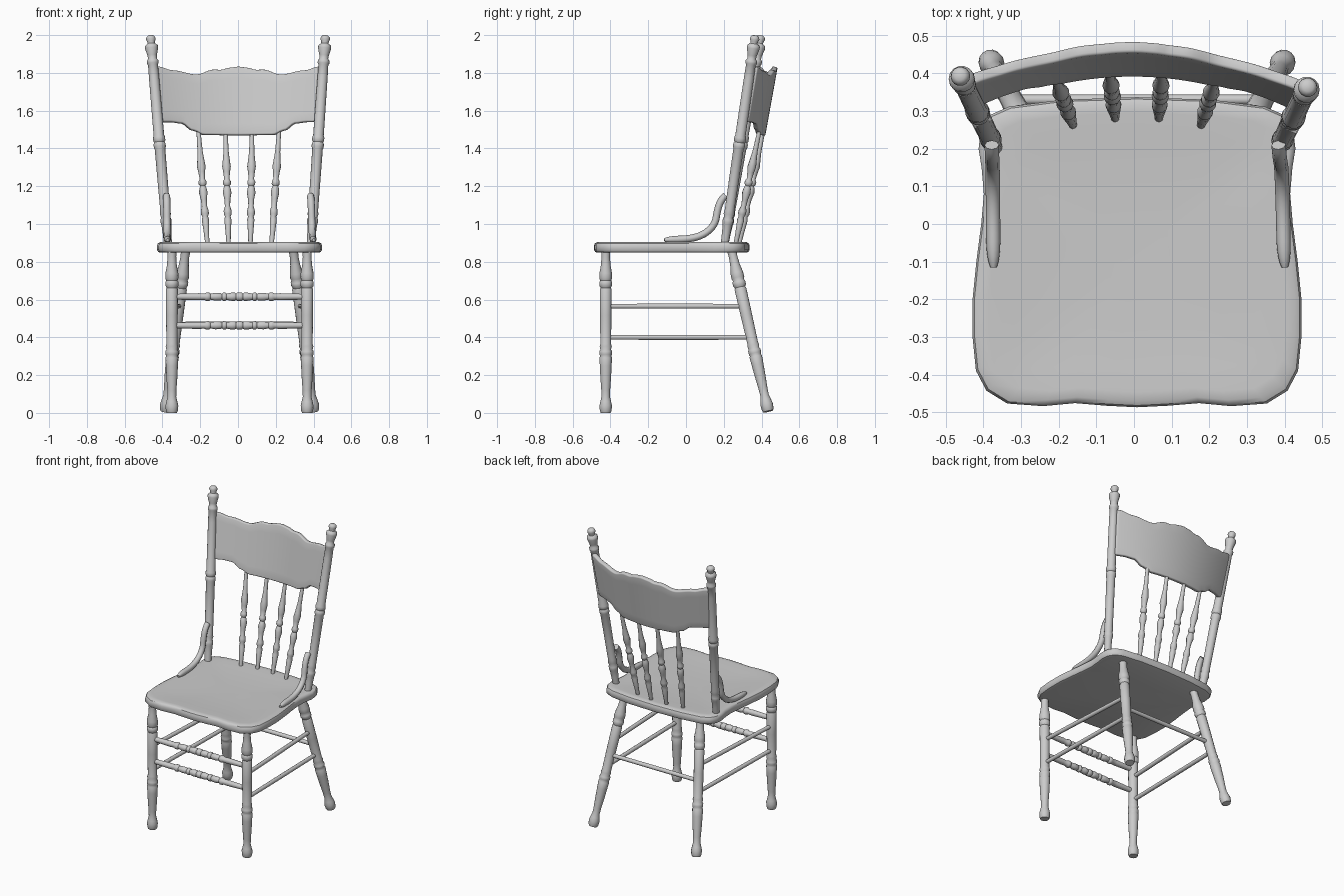
import bpy, bmesh, math
from mathutils import Vector

DX = 0.008  # the seat and base sit slightly right of centre


def finish(name, bm, angle=40):
    bmesh.ops.recalc_face_normals(bm, faces=bm.faces)
    me = bpy.data.meshes.new(name)
    bm.to_mesh(me)
    bm.free()
    me.shade_smooth()
    me.set_sharp_from_angle(angle=math.radians(angle))
    ob = bpy.data.objects.new(name, me)
    bpy.context.collection.objects.link(ob)
    return ob


def loft(name, rings, angle=40):
    bm = bmesh.new()
    vs = [[bm.verts.new(p) for p in r] for r in rings]
    n = len(vs[0])
    for a, b in zip(vs, vs[1:]):
        for i in range(n):
            j = (i + 1) % n
            bm.faces.new((a[i], a[j], b[j], b[i]))
    bm.faces.new(vs[0][::-1])
    bm.faces.new(vs[-1])
    return finish(name, bm, angle)


def turned(name, a, b, profile, sides=14):
    """Lathe a (fraction, radius) profile along the line a to b."""
    a, b = Vector(a), Vector(b)
    rot = (b - a).to_track_quat('Z', 'Y')
    rings = []
    for t, r in profile:
        c = a.lerp(b, t)
        rings.append([c + rot @ Vector((r * math.cos(k * math.tau / sides),
                                        r * math.sin(k * math.tau / sides), 0))
                      for k in range(sides)])
    return loft(name, rings, 50)


def interp(pts, x):
    for (x0, y0), (x1, y1) in zip(pts, pts[1:]):
        if x <= x1:
            f = (x - x0) / (x1 - x0)
            f = f * f * (3 - 2 * f)
            return y0 + (y1 - y0) * f
    return pts[-1][1]


# Seat: half outline mirrored, lofted with a rounded edge and shallow dish
half = [(0, -0.487), (0.08, -0.483), (0.165, -0.476), (0.25, -0.484), (0.345, -0.477),
        (0.4, -0.443), (0.428, -0.39), (0.437, -0.3), (0.437, -0.2), (0.427, -0.1),
        (0.414, 0), (0.407, 0.08), (0.413, 0.15), (0.421, 0.2), (0.415, 0.25),
        (0.39, 0.29), (0.34, 0.312), (0.2, 0.33), (0, 0.337)]
outline = half + [(-x, y) for x, y in half[-2:0:-1]]
layers = [(0.955, 0.848), (0.985, 0.852), (1, 0.863), (1, 0.886), (0.988, 0.898),
          (0.96, 0.904), (0.9, 0.904), (0.75, 0.9), (0.5, 0.895), (0.2, 0.893)]
CY = -0.075
loft("seat", [[(DX + x * s, CY + (y - CY) * s, z) for x, y in outline] for s, z in layers])

# Turned profiles
leg = [(0, 0.027), (0.015, 0.032), (0.045, 0.034), (0.07, 0.029), (0.1, 0.023), (0.14, 0.024),
       (0.22, 0.029), (0.29, 0.032), (0.34, 0.034), (0.35, 0.03), (0.36, 0.034), (0.38, 0.034),
       (0.39, 0.029), (0.41, 0.033), (0.425, 0.029), (0.6, 0.031), (0.76, 0.032), (0.77, 0.028),
       (0.785, 0.035), (0.805, 0.035), (0.815, 0.03), (0.83, 0.035), (0.86, 0.034),
       (0.91, 0.026), (0.96, 0.023), (1, 0.025)]
post = [(0, 0.021), (0.06, 0.023), (0.1, 0.026), (0.11, 0.029), (0.125, 0.029), (0.135, 0.024),
        (0.15, 0.029), (0.17, 0.026), (0.3, 0.027), (0.46, 0.028), (0.47, 0.032), (0.485, 0.032),
        (0.492, 0.027), (0.5, 0.032), (0.515, 0.032), (0.525, 0.028), (0.8, 0.027), (0.86, 0.026),
        (0.868, 0.031), (0.88, 0.031), (0.89, 0.023), (0.905, 0.025), (0.94, 0.035),
        (0.952, 0.034), (0.962, 0.02), (0.97, 0.02), (0.982, 0.026), (0.993, 0.023), (1, 0.014)]
spindle = [(0, 0.011), (0.1, 0.014), (0.22, 0.019), (0.25, 0.015), (0.27, 0.021), (0.3, 0.021),
           (0.34, 0.014), (0.4, 0.016), (0.46, 0.023), (0.5, 0.019), (0.52, 0.014), (0.535, 0.021),
           (0.56, 0.021), (0.58, 0.014), (0.64, 0.018), (0.69, 0.023), (0.73, 0.02),
           (0.82, 0.014), (1, 0.011)]
rod_half = [(0, 0.015), (0.2, 0.019), (0.24, 0.017), (0.255, 0.023), (0.275, 0.023),
            (0.285, 0.016), (0.32, 0.021), (0.36, 0.02), (0.37, 0.015), (0.38, 0.023),
            (0.395, 0.023), (0.405, 0.017), (0.44, 0.022), (0.465, 0.022), (0.475, 0.017),
            (0.485, 0.023)]
turned_rod = rod_half + [(1 - t, r) for t, r in rod_half[::-1]]
plain_rod = [(0, 0.013), (0.5, 0.014), (1, 0.013)]


def back_leg_at(s, z):
    f = z / 0.86
    return Vector((DX + s * (0.392 - 0.107 * f), 0.437 - 0.195 * f, z))


POSTS = {-1: ((-0.37, 0.203, 0.885), (-0.463, 0.396, 1.998)),
         1: ((0.385, 0.203, 0.885), (0.463, 0.366, 1.998))}

for s, side in ((-1, "left"), (1, "right")):
    # Legs
    fx = DX + s * 0.358
    turned("front_leg_" + side, (fx, -0.425, 0), (fx, -0.425, 0.86), leg)
    turned("back_leg_" + side, back_leg_at(s, 0.008), back_leg_at(s, 0.86), leg)
    # Side stretchers
    for k, z in (("upper", 0.565), ("lower", 0.4)):
        turned(f"side_stretcher_{k}_{side}", (fx, -0.425, z), back_leg_at(s, z), plain_rod, 10)
    # Back post
    turned("back_post_" + side, *POSTS[s], post)
    # Curved bracket from post to seat
    x0, x1 = (-0.373, -0.378) if s < 0 else (0.401, 0.384)
    path = [(-0.115, 0.915), (-0.09, 0.918), (0.02, 0.92), (0.1, 0.945), (0.155, 1.0),
            (0.165, 1.07), (0.185, 1.13), (0.21, 1.15)]
    cu = bpy.data.curves.new("bracket_" + side, 'CURVE')
    cu.dimensions = '3D'
    cu.bevel_depth = 0.019
    cu.bevel_resolution = 2
    cu.use_fill_caps = True
    cu.resolution_u = 4
    sp = cu.splines.new('NURBS')
    sp.points.add(len(path) - 1)
    for i, (p, (y, z)) in enumerate(zip(sp.points, path)):
        p.co = (x0 + (x1 - x0) * i / (len(path) - 1), y, z, 1)
        p.radius = 0.45 if i == 0 else 1
    sp.order_u = 3
    sp.use_endpoint_u = True
    sp.use_smooth = True
    bpy.context.collection.objects.link(bpy.data.objects.new("bracket_" + side, cu))
    # Back spindles
    for k, xb, yb, xt, yt in (("inner", 0.058, 0.28, 0.07, 0.408),
                              ("outer", 0.17, 0.262, 0.213, 0.388)):
        turned(f"spindle_{k}_{side}", (DX + s * xb, yb, 0.89), (DX / 2 + s * xt, yt, 1.49),
               spindle, 12)

# Front and rear stretchers
for k, z in (("upper", 0.615), ("lower", 0.463)):
    turned("front_stretcher_" + k, (DX - 0.358, -0.425, z), (DX + 0.358, -0.425, z), turned_rod)
turned("rear_stretcher", back_leg_at(-1, 0.47), back_leg_at(1, 0.47), plain_rod, 10)

# Crest panel: curved, leaning grid between scalloped top and bottom edges
top = [(0, 1.832), (0.05, 1.826), (0.09, 1.815), (0.13, 1.816), (0.22, 1.79), (0.34, 1.812),
       (0.42, 1.833), (0.45, 1.833)]
bottom = [(0, 1.47), (0.19, 1.472), (0.25, 1.495), (0.31, 1.533), (0.37, 1.54), (0.45, 1.54)]
COLS, ROWS = 56, 6
bm = bmesh.new()
grid = []
for i in range(COLS + 1):
    u = 2 * i / COLS - 1
    x = abs(u) * 0.43
    z0, z1 = interp(bottom, x), interp(top, x)
    col = []
    for j in range(ROWS + 1):
        z = z0 + (z1 - z0) * j / ROWS
        w = 0.418 + 0.075 * (z - 1.5)
        y = 0.405 + 0.18 * (z - 1.47) - 0.097 * u * u - 0.012 * u * (z - 1.2)
        col.append(bm.verts.new((u * w + 0.003, y, z)))
    grid.append(col)
for a, b in zip(grid, grid[1:]):
    for j in range(ROWS):
        bm.faces.new((a[j], b[j], b[j + 1], a[j + 1]))
crest = finish("crest_panel", bm, 60)
sol = crest.modifiers.new("thickness", 'SOLIDIFY')
sol.thickness = 0.03
sol.offset = 0
bev = crest.modifiers.new("rounded_rim", 'BEVEL')
bev.width = 0.008
bev.segments = 3
bev.limit_method = 'ANGLE'
bev.angle_limit = math.radians(50)
